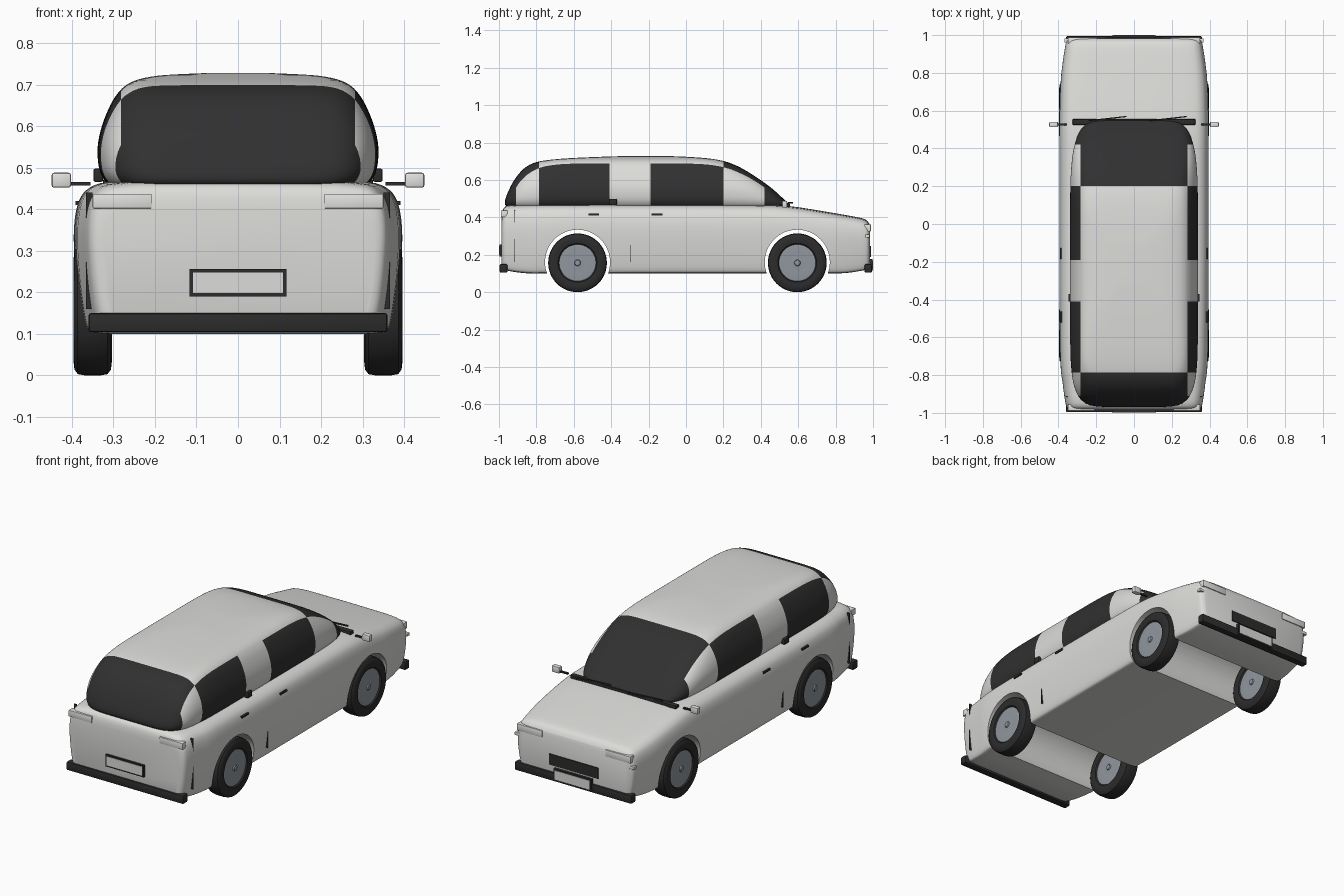
import bpy, bmesh, math
from mathutils import Vector, Matrix

if "Cube" in bpy.data.objects:
    bpy.data.objects.remove(bpy.data.objects["Cube"])


def material(name, col):
    m = bpy.data.materials.new(name)
    m.diffuse_color = (*col, 1)
    m.use_nodes = True
    m.node_tree.nodes["Principled BSDF"].inputs["Base Color"].default_value = m.diffuse_color
    return m


PAINT = material("light paint", (0.72, 0.72, 0.70))
GLASS = material("dark glass", (0.03, 0.03, 0.03))
TRIM = material("black trim", (0.025, 0.025, 0.026))
RIM = material("rim grey", (0.28, 0.31, 0.34))
LAMP = material("lamp white", (0.76, 0.76, 0.74))


def finish(bm, name, mats, angle=35):
    bmesh.ops.recalc_face_normals(bm, faces=bm.faces)
    me = bpy.data.meshes.new(name)
    bm.to_mesh(me)
    bm.free()
    for m in mats:
        me.materials.append(m)
    ob = bpy.data.objects.new(name, me)
    bpy.context.collection.objects.link(ob)
    smooth(ob, angle)
    return ob


def smooth(ob, angle=35):
    bpy.ops.object.select_all(action='DESELECT')
    ob.select_set(True)
    bpy.context.view_layer.objects.active = ob
    bpy.ops.object.shade_smooth_by_angle(angle=math.radians(angle))


def spline(rows, n):
    """Smooth resampling of a list of rows."""
    out = []
    for i in range(len(rows) - 1):
        p = [Vector(rows[min(max(i + k, 0), len(rows) - 1)]) for k in (-1, 0, 1, 2)]
        for j in range(n):
            t = j / n
            out.append(0.5 * (2 * p[1] + (p[2] - p[0]) * t
                              + (2 * p[0] - 5 * p[1] + 4 * p[2] - p[3]) * t * t
                              + (3 * p[1] - p[0] - 3 * p[2] + p[3]) * t ** 3))
    return out + [Vector(rows[-1])]


def loft(rings):
    bm = bmesh.new()
    vs = [[bm.verts.new(p) for p in r] for r in rings]
    n = len(vs[0])
    for a, b in zip(vs, vs[1:]):
        for i in range(n):
            bm.faces.new((a[i], a[(i + 1) % n], b[(i + 1) % n], b[i]))
    bm.faces.new(vs[0])
    bm.faces.new(vs[-1])
    return bm


def box(name, lo, hi, mat, bevel=0.0, mirror=False, rot=0.0):
    """Box between two corners, optionally repeated on the other side."""
    bm = bmesh.new()
    lo, hi = Vector(lo), Vector(hi)
    for s in ((1, -1) if mirror else (1,)):
        c, d = (lo + hi) / 2, hi - lo
        M = Matrix.Translation((c.x * s, c.y, c.z)) @ Matrix.Rotation(rot * s, 4, 'Z') @ Matrix.Diagonal((*d, 1))
        bmesh.ops.create_cube(bm, size=1, matrix=M)
    if bevel:
        bmesh.ops.bevel(bm, geom=bm.edges[:], offset=bevel, segments=2, affect='EDGES', profile=0.5)
    return finish(bm, name, [mat])


# Lower body: cross-sections along y as (y, half width, bottom, top)
sections = [(-.986, .33, .14, .40), (-.981, .346, .13, .435), (-.967, .358, .12, .458),
            (-.93, .366, .11, .468), (-.84, .378, .10, .47), (-.72, .39, .10, .472),
            (-.3, .395, .10, .472), (.3, .395, .10, .47), (.53, .395, .10, .463),
            (.75, .388, .10, .43), (.85, .378, .102, .413), (.93, .366, .113, .398),
            (.96, .36, .12, .388), (.974, .352, .127, .375), (.983, .335, .14, .36)]
half = [(.8, 0), (.9, .01), (.935, .04), (.96, .15), (.985, .35), (1, .58), (.995, .74),
        (.97, .86), (.925, .93), (.84, .975), (.65, .995)]
outline = spline(half, 3)
ring = [(0, 0)] + [tuple(p) for p in outline] + [(0, 1)] + [(-p[0], p[1]) for p in reversed(outline)]
body = finish(loft([[(fx * w, y, b + fz * (t - b)) for fx, fz in ring]
                    for y, w, b, t in spline(sections, 3)]), "lower_body", [PAINT])

# Wheel arches cut right through the body
AXLES = (-.58, .595)
for y in AXLES:
    bm = bmesh.new()
    bmesh.ops.create_cone(bm, cap_ends=True, segments=64, radius1=.174, radius2=.174, depth=1.2,
                          matrix=Matrix.Translation((0, y, .16)) @ Matrix.Rotation(math.pi / 2, 4, 'Y'))
    cutter = finish(bm, "arch_cutter", [PAINT])
    cutter.hide_render = True
    mod = body.modifiers.new("arch", 'BOOLEAN')
    mod.object = cutter
    mod.solver = 'EXACT'
    bpy.context.view_layer.objects.active = body
    bpy.ops.object.modifier_apply(modifier=mod.name)
    bpy.data.objects.remove(cutter)
smooth(body)

# Cabin: rounded plans stacked in z as (z, half width, rear y, front y)
levels = [(.455, .305, -.955, .55), (.47, .322, -.968, .55), (.50, .335, -.965, .52),
          (.55, .338, -.945, .465), (.60, .328, -.918, .398), (.65, .308, -.878, .32),
          (.68, .289, -.838, .262), (.70, .268, -.78, .205), (.714, .235, -.66, .13),
          (.723, .18, -.48, .02), (.728, .08, -.32, -.1)]


def plan(z, w, r, f, n=7, count=96):
    pts = []
    for i in range(count):
        a = 2 * math.pi * i / count
        c, s = math.cos(a), math.sin(a)
        pts.append((w * math.copysign(abs(c) ** (2 / n), c),
                    (r + f) / 2 + (f - r) / 2 * math.copysign(abs(s) ** (2 / n), s), z))
    return pts


bm = loft([plan(*l) for l in spline(levels, 4)])
planes = [((x, 0, 0), (1, 0, 0)) for x in (-.282, .282)]
planes += [((0, y, 0), (0, 1, 0)) for y in (-.91, -.785, -.41, -.19, .2, .42)]
for co, no in planes:
    bmesh.ops.bisect_plane(bm, geom=bm.verts[:] + bm.edges[:] + bm.faces[:],
                           plane_co=co, plane_no=no, dist=1e-5)
# Glass areas by position
for f in bm.faces:
    c = f.calc_center_median()
    if abs(c.x) > .282:
        glass = -.785 < c.y < -.41 or -.19 < c.y < .2 or c.y > .42 or c.y < -.91
    else:
        glass = c.y > .2 or c.y < -.785
    f.material_index = int(glass)
finish(bm, "cabin", [PAINT, GLASS], 40)


# Wheels: turned profiles of (offset from the middle, radius)
def lathe(name, prof, mat):
    bm = bmesh.new()
    for x in (-.35, .35):
        for y in AXLES:
            rings = []
            for k in range(48):
                a = 2 * math.pi * k / 48
                rings.append([bm.verts.new((x + o, y + r * math.cos(a), .157 + r * math.sin(a)))
                              for o, r in prof])
            for k in range(48):
                a, b = rings[k], rings[(k + 1) % 48]
                for i in range(len(prof) - 1):
                    bm.faces.new((a[i], a[i + 1], b[i + 1], b[i]))
    bmesh.ops.remove_doubles(bm, verts=bm.verts, dist=1e-5)
    finish(bm, name, [mat])


def both(side):
    return side + [(-o, r) for o, r in reversed(side)]


lathe("tyres", both([(.034, .096), (.043, .104), (.046, .125), (.044, .143), (.036, .154), (.02, .157)]), TRIM)
lathe("rims", both([(.043, 0), (.043, .014), (.037, .017), (.034, .05), (.038, .09), (.036, .1)]), RIM)

# Bumpers
box("rear_bumper", (-.36, -.996, .104), (.36, -.955, .15), TRIM, .006)
box("front_bumper", (-.36, .955, .104), (.36, .994, .15), TRIM, .006)

# Number plates and grille
box("rear_plate_frame", (-.117, -.997, .19), (.117, -.98, .256), TRIM)
box("rear_plate", (-.108, -.999, .198), (.108, -.98, .248), PAINT)
box("front_plate_frame", (-.117, .98, .112), (.117, .998, .178), TRIM)
box("front_plate", (-.108, .98, .12), (.108, 1.0, .17), PAINT)
box("grille", (-.15, .97, .187), (.15, .988, .247), TRIM)

# Lamps
box("tail_lamps", (.208, -.989, .402), (.35, -.955, .437), LAMP, .002, True)
box("head_lamps", (.195, .955, .325), (.35, .988, .362), LAMP, .002, True)
box("corner_lamps", (.335, .96, .292), (.368, .982, .308), LAMP, .002, True)

# Door mirrors
box("mirror_arms", (.355, .522, .457), (.405, .532, .466), TRIM, 0, True)
box("mirrors", (.402, .513, .452), (.449, .541, .488), LAMP, .006, True)

# Door handles and door seams
for y in (-.493, -.155):
    box("door_handles", (.375, y - .029, .41), (.392, y + .029, .42), TRIM, 0, True)
box("door_seams", (.38, -.297, .16), (.391, -.293, .26), TRIM, 0, True)
box("tailgate_seams", (.35, -.917, .16), (.3665, -.913, .44), TRIM, 0, True)
box("window_catches", (.325, -.41, .466), (.348, -.37, .498), TRIM, .004, True)

# Cowl and wipers
box("cowl", (-.325, .525, .455), (.325, .555, .473), TRIM, .003)
for x in (-.14, .18):
    box("wiper", (x - .1, .555, .474), (x + .1, .561, .482), TRIM, 0, False, .11)
